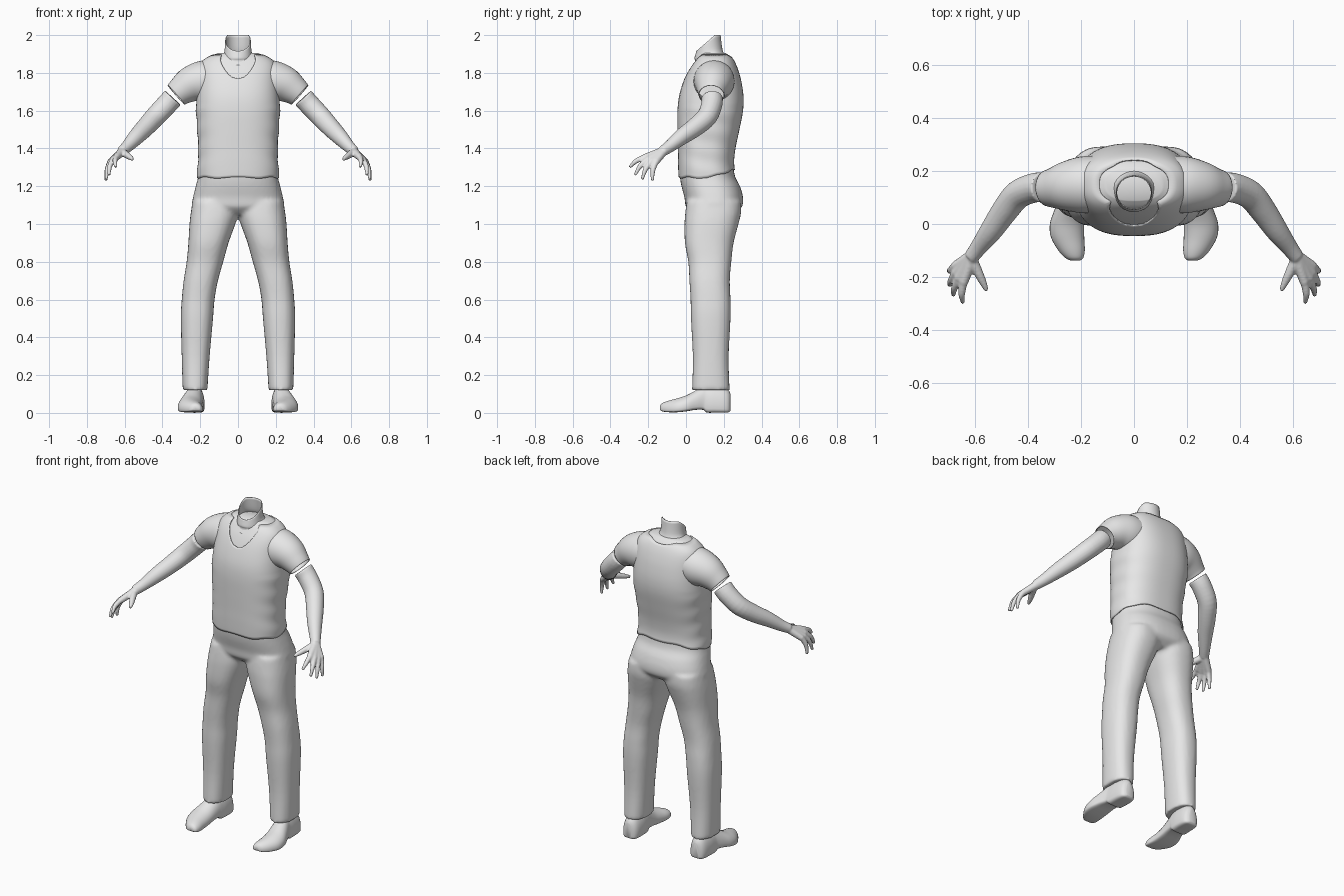
import bpy, bmesh, math
from mathutils import Vector

if "Cube" in bpy.data.objects:
    bpy.data.objects.remove(bpy.data.objects["Cube"])

grey = bpy.data.materials.new("plain_grey")
grey.diffuse_color = (0.8, 0.8, 0.8, 1)
grey.use_nodes = True
grey.node_tree.nodes["Principled BSDF"].inputs["Base Color"].default_value = grey.diffuse_color


def refine(table, k=4):
    """Catmull-Rom interpolation of table rows."""
    out, n = [], len(table)
    for i in range(n - 1):
        p0, p1 = table[max(i - 1, 0)], table[i]
        p2, p3 = table[i + 1], table[min(i + 2, n - 1)]
        for j in range(k):
            t = j / k
            out.append([b + 0.5 * t * (c - a + t * (2*a - 5*b + 4*c - d + t * (3*(b - c) + d - a)))
                        for a, b, c, d in zip(p0, p1, p2, p3)])
    out.append(list(table[-1]))
    return out


def sample(table, z):
    """Linear lookup of a row by its first column."""
    for a, b in zip(table, table[1:]):
        if z <= b[0]:
            t = max(0, (z - a[0]) / (b[0] - a[0]))
            return [p + (q - p) * t for p, q in zip(a, b)]
    return table[-1]


def oval(a, p):
    c, s = math.cos(a), math.sin(a)
    return math.copysign(abs(c) ** (2 / p), c), math.copysign(abs(s) ** (2 / p), s)


def angles(n):
    return [2 * math.pi * i / n for i in range(n)]


def flat_rings(rows, p=2.3, n=32):
    """Horizontal rings from rows of z, x0, x1, y0, y1."""
    rings = []
    for z, x0, x1, y0, y1 in rows:
        pts = [oval(a, p) for a in angles(n)]
        rings.append([Vector(((x0 + x1) / 2 + (x1 - x0) / 2 * u,
                              (y0 + y1) / 2 + (y1 - y0) / 2 * v, z)) for u, v in pts])
    return rings


def tube_rings(rows, n=20):
    """Round rings along a path of x, y, z, radius."""
    pts = [Vector(r[:3]) for r in rows]
    rings = []
    for i, r in enumerate(rows):
        d = (pts[min(i + 1, len(pts) - 1)] - pts[max(i - 1, 0)]).normalized()
        u = d.cross(Vector((0.3, 1, 0.2))).normalized()
        v = d.cross(u)
        rings.append([pts[i] + r[3] * (math.cos(a) * u + math.sin(a) * v) for a in angles(n)])
    return rings


def build(name, parts, caps=True, voxel=0, smooth=0, thick=0):
    """One object from several lofts, optionally fused into one skin."""
    bm = bmesh.new()
    for rings in parts:
        vs = [[bm.verts.new(p) for p in r] for r in rings]
        n = len(vs[0])
        for a, b in zip(vs, vs[1:]):
            for i in range(n):
                bm.faces.new((a[i], a[(i + 1) % n], b[(i + 1) % n], b[i]))
        if caps:
            bm.faces.new(vs[0])
            bm.faces.new(vs[-1])
    bmesh.ops.recalc_face_normals(bm, faces=bm.faces)
    me = bpy.data.meshes.new(name)
    bm.to_mesh(me)
    bm.free()
    me.materials.append(grey)
    ob = bpy.data.objects.new(name, me)
    bpy.context.collection.objects.link(ob)
    bpy.context.view_layer.objects.active = ob
    ob.select_set(True)
    bpy.ops.object.shade_smooth_by_angle(angle=math.radians(50))
    ob.select_set(False)
    if voxel:
        m = ob.modifiers.new("fuse", 'REMESH')
        m.mode, m.voxel_size, m.use_smooth_shade = 'VOXEL', voxel, True
    if smooth:
        m = ob.modifiers.new("soften", 'SMOOTH')
        m.factor, m.iterations = 0.5, smooth
    if thick:
        m = ob.modifiers.new("cloth", 'SOLIDIFY')
        m.thickness, m.offset = thick, -1
    return ob


def mirrored(rings, s):
    return [[Vector((p.x * s, p.y, p.z)) for p in r] for r in rings]


# Torso shape: z, half width, front y, back y
torso = refine([
    (1.20, .215, -.025, .285), (1.24, .218, -.038, .268), (1.32, .213, -.042, .255),
    (1.40, .211, -.043, .262), (1.50, .216, -.045, .283), (1.60, .222, -.045, .302),
    (1.68, .218, -.036, .304), (1.76, .212, -.012, .292), (1.82, .207, .015, .275),
    (1.86, .192, .040, .258), (1.885, .160, .058, .242), (1.905, .115, .080, .220)])


def vest_rings(n=72, rows=44):
    rings = []
    for j in range(rows + 1):
        t = j / rows
        ring = []
        for a in angles(n):
            c, s = math.cos(a), math.sin(a)
            k = min(1, abs(c) / 0.62)
            k = k * k * (3 - 2 * k)
            top = 1.77 + 0.128 * k if s < 0 else 1.882 + 0.016 * k   # scooped collar
            low = 1.245 + 0.045 * max(0, s) + 0.004 * math.sin(7 * a)  # wavy hem
            z = low + (top - low) * t
            _, w, y0, y1 = sample(torso, z)
            u, v = oval(a, 2.5)
            fold = 0.002 * math.sin(z * 60 + 2 * s) * abs(c) * (z < 1.62)
            ring.append(Vector(((w + fold) * u, (y0 + y1) / 2 + (y1 - y0) / 2 * v, z)))
        rings.append(ring)
    return rings


build("vest", [vest_rings()], caps=False, thick=0.006)

# Chest under the vest
inner = [(z, -w + .009, w - .009, y0 + .009, y1 - .009) for z, w, y0, y1 in torso if z > 1.5]
build("chest", [flat_rings(inner, 2.5, 48)])

# Neck: open tube with a rim rising to the back
neck = flat_rings(refine([
    (1.84, -.135, .135, .035, .235), (1.875, -.105, .105, .046, .215),
    (1.90, -.083, .083, .048, .202), (1.93, -.072, .072, .045, .192),
    (2.00, -.068, .068, .055, .183)]), 2)
for ring in neck:
    for p in ring:
        f = (p.z - 1.84) / 0.16
        p.z = 1.84 + f * (min(2.0, 1.912 + 0.85 * max(0, p.y - 0.05)) - 1.84)
build("neck", [neck], caps=False, thick=0.004)

# Trousers: hips and two legs fused together
hips = flat_rings(refine([
    (1.05, -.20, .20, .04, .25), (1.09, -.243, .243, .0, .296), (1.14, -.238, .238, -.008, .302),
    (1.20, -.224, .224, -.024, .286), (1.25, -.211, .211, -.032, .260),
    (1.31, -.205, .205, -.032, .250)]), 2.4, 48)
leg = flat_rings(refine([
    (.12, .162, .292, .032, .232), (.15, .160, .294, .033, .230), (.30, .150, .298, .036, .226),
    (.50, .132, .303, .026, .236), (.60, .124, .298, .024, .236), (.70, .106, .288, .018, .232),
    (.80, .078, .272, .012, .240), (.90, .050, .263, -.006, .252), (1.0, .014, .257, -.008, .278),
    (1.06, -.002, .250, -.004, .292), (1.12, .0, .240, .004, .292)]), 2.4)
build("trousers", [hips, leg, mirrored(leg, -1)], voxel=0.011, smooth=4)

# Shoe sections along y: y, centre x, half width, bottom z, top z
shoe_rows = refine([
    (-.138, .222, .018, .016, .036), (-.128, .226, .034, .009, .050), (-.10, .236, .050, .004, .062),
    (-.05, .251, .063, .003, .076), (.0, .253, .065, .008, .092), (.05, .244, .058, .016, .118),
    (.09, .235, .052, .016, .142), (.11, .232, .052, .002, .148), (.15, .230, .053, .001, .150),
    (.20, .229, .050, .001, .138), (.225, .229, .040, .003, .120), (.236, .229, .022, .012, .10)])
shoe = []
for y, cx, w, z0, z1 in shoe_rows:
    ring = []
    for a in angles(28):
        u, v = oval(a, 2.0 if math.sin(a) > 0 else 4.5)
        low = z0 + (z1 - z0) * 0.3
        ring.append(Vector((cx + w * u, y, low + v * ((z1 - low) if v > 0 else (low - z0)))))
    shoe.append(ring)

# Short sleeve and bare arm
sleeve = tube_rings(refine([
    (.12, .150, 1.765, .105), (.19, .148, 1.755, .108), (.25, .143, 1.738, .096),
    (.30, .137, 1.706, .078), (.328, .135, 1.683, .068)]), 32)
arm = tube_rings(refine([
    (.345, .138, 1.668, .057), (.38, .136, 1.630, .056), (.44, .110, 1.567, .054),
    (.49, .048, 1.512, .050), (.54, -.025, 1.460, .043), (.585, -.085, 1.412, .033),
    (.615, -.125, 1.385, .028)]))

# Hand: knuckle and tip of each finger, palm spans wrist to knuckles
wrist = (.608, -.115, 1.388)
fingers = [((.645, -.222, 1.352), (.646, -.298, 1.300)), ((.664, -.208, 1.338), (.683, -.270, 1.258)),
           ((.675, -.186, 1.328), (.697, -.232, 1.236)), ((.677, -.160, 1.328), (.699, -.178, 1.228))]
hand = []
for knuckle, tip in fingers:
    mid = [(a + b) / 2 + d for a, b, d in zip(knuckle, tip, (.006, -.006, .006))]
    hand.append(tube_rings(refine([(*wrist, .023), (*knuckle, .018)]), 12))
    hand.append(tube_rings(refine([(*knuckle, .016), (*mid, .013), (*tip, .008)]), 12))
hand.append(tube_rings(refine([(.615, -.13, 1.382, .022), (.588, -.185, 1.365, .018),
                               (.570, -.222, 1.352, .014), (.557, -.252, 1.342, .008)]), 12))

for side, s in (("right", -1), ("left", 1)):
    build(side + "_shoe", [mirrored(shoe, s)])
    build(side + "_sleeve", [mirrored(sleeve, s)], caps=False, thick=0.004)
    build(side + "_arm", [mirrored(r, s) for r in [arm] + hand], voxel=0.0055, smooth=3)
